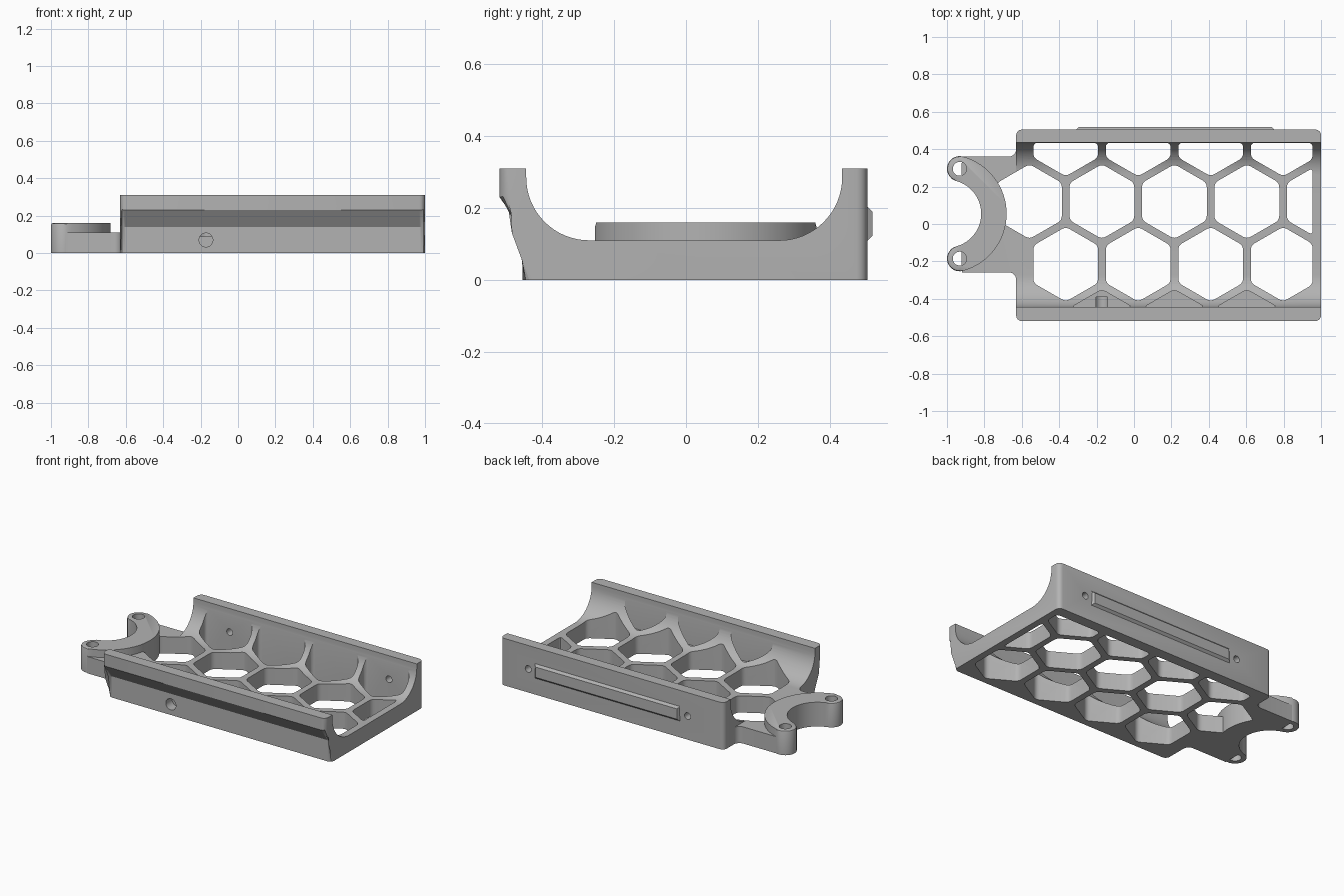
import bpy, bmesh
from math import cos, sin, pi, radians
from mathutils import Vector

cube = bpy.data.objects.get("Cube")
if cube:
    bpy.data.objects.remove(cube)

grey = bpy.data.materials.new("plain grey")
grey.use_nodes = True
GREY = (0.45, 0.45, 0.45, 1)
grey.diffuse_color = GREY
grey.node_tree.nodes["Principled BSDF"].inputs["Base Color"].default_value = GREY


def arc(cx, cy, r, a0, a1, n=16):
    return [(cx + r * cos(radians(a0 + (a1 - a0) * i / n)),
             cy + r * sin(radians(a0 + (a1 - a0) * i / n))) for i in range(n + 1)]


def circle(cx, cy, r):
    return arc(cx, cy, r, 0, 360, 32)[:-1]


def clip(pts, axis, limit, sign):
    """Keep the part of a polygon where sign * coordinate <= sign * limit."""
    out = []
    for a, b in zip(pts, pts[1:] + pts[:1]):
        da, db = sign * (a[axis] - limit), sign * (b[axis] - limit)
        if da <= 0:
            out.append(a)
        if da * db < 0:
            out.append(tuple(Vector(a).lerp(Vector(b), da / (da - db))))
    return out


def rounded(pts, d, n=4):
    """Replace each corner with a small curve."""
    out = []
    for i, p in enumerate(pts):
        p, a, b = Vector(p), Vector(pts[i - 1]), Vector(pts[(i + 1) % len(pts)])
        s = p + (a - p).normalized() * min(d, (a - p).length * 0.45)
        e = p + (b - p).normalized() * min(d, (b - p).length * 0.45)
        for k in range(n + 1):
            t = k / n
            out.append(tuple(s * (1 - t) ** 2 + p * 2 * t * (1 - t) + e * t * t))
    return out


def add_prism(bm, pts, lo, hi, axis):
    place = {"x": lambda a, b, t: (t, a, b),
             "y": lambda a, b, t: (a, t, b),
             "z": lambda a, b, t: (a, b, t)}[axis]
    low = [bm.verts.new(place(a, b, lo)) for a, b in pts]
    high = [bm.verts.new(place(a, b, hi)) for a, b in pts]
    bm.faces.new(low)
    bm.faces.new(high)
    for i in range(len(pts)):
        bm.faces.new((low[i - 1], low[i], high[i], high[i - 1]))


def finish(name, bm):
    bmesh.ops.recalc_face_normals(bm, faces=bm.faces)
    mesh = bpy.data.meshes.new(name)
    bm.to_mesh(mesh)
    bm.free()
    mesh.materials.append(grey)
    ob = bpy.data.objects.new(name, mesh)
    bpy.context.collection.objects.link(ob)
    return ob


def prisms(name, items, axis):
    bm = bmesh.new()
    for pts, lo, hi in items:
        add_prism(bm, pts, lo, hi, axis)
    return finish(name, bm)


def combine(ob, tool, operation):
    """Apply a boolean and discard the helper."""
    mod = ob.modifiers.new("boolean", "BOOLEAN")
    mod.operation, mod.solver, mod.object = operation, "EXACT", tool
    dg = bpy.context.evaluated_depsgraph_get()
    mesh = bpy.data.meshes.new_from_object(ob.evaluated_get(dg))
    ob.modifiers.clear()
    ob.data = mesh
    bpy.data.objects.remove(tool)


LEFT, RIGHT = -0.63, 1.0
FLOOR, TOP = 0.11, 0.31

# Tray: U-shaped section with coved walls and an overhanging front lip
section = [(0.505, 0), (0.505, TOP), (0.435, TOP)]
section += arc(0.26, 0.285, 0.175, 0, -90)
section += arc(-0.27, 0.285, 0.175, 270, 180)
section += [(-0.445, TOP), (-0.519, TOP), (-0.519, 0.23), (-0.455, 0.14), (-0.455, 0)]
bm = bmesh.new()
add_prism(bm, section, LEFT, RIGHT, "x")
ends = []
for e in bm.edges:
    a, b = (v.co for v in e.verts)
    if abs(a.x - b.x) < 1e-4 and a.y * b.y > 0 and min(
            max(a.y, -a.y - -0.05), max(b.y, -b.y + 0.05)) > 0.5:
        ends.append(e)
bmesh.ops.bevel(bm, geom=ends, offset=0.03, segments=4, profile=0.5, affect="EDGES")
tray = finish("tray", bm)

# Neck plate between the tray and the clamp
CX, CY = -0.998, 0.055
neck = arc(CX, CY, 0.22, 70, -70)
neck += [(-0.92, -0.258)] + arc(LEFT - 0.04, -0.298, 0.04, 90, 0, 6)
neck += [(LEFT, -0.36), (-0.59, -0.36), (-0.59, 0.43), (LEFT, 0.43)]
neck += arc(LEFT - 0.04, 0.40, 0.04, 0, -90, 6) + [(-0.92, 0.36)]
combine(tray, prisms("neck", [(neck, 0, FLOOR)], "z"), "UNION")


# Honeycomb openings, with shallower pockets along the front cove
def cell(x, y):
    pts = [(x + 0.2 * sin(k * pi / 3), y + 0.2 * cos(k * pi / 3)) for k in range(6)]
    for axis, limit, sign in ((0, 0.955, 1), (1, 0.434, 1), (1, -0.444, -1)):
        pts = clip(pts, axis, limit, sign)
    return rounded(pts, 0.025)


PITCH, X0, X1 = 0.3875, -0.365, -0.559
cells = []
for i in range(4):
    cells.append((cell(X0 + i * PITCH, -0.215), -0.1, 0.5))
    cells.append((cell(X0 + i * PITCH, 0.455), -0.1, 0.5))
for i in range(5):
    cells.append((cell(X1 + i * PITCH, 0.12), -0.1, 0.5))
for i in range(1, 4):
    cells.append((cell(X1 + i * PITCH, -0.55), 0.09, 0.5))
combine(tray, prisms("cell_cutter", cells, "z"), "DIFFERENCE")

# Screw holes in the back wall and a blind hole in the front
holes = [(circle(x, 0.155, 0.022), 0.40, 0.6) for x in (X0, X0 + 3 * PITCH)]
holes.append((circle(X1 + PITCH, 0.07, 0.037), -0.6, -0.39))
combine(tray, prisms("hole_cutter", holes, "y"), "DIFFERENCE")

# C-shaped clamp with two drilled lobes
RM, W, ANG = 0.249, 0.068, 74.6
lobes = [(CX + RM * cos(radians(s * ANG)), CY + RM * sin(radians(s * ANG))) for s in (1, -1)]
outline = arc(CX, CY, RM + W, -ANG, ANG, 32)
outline += arc(*lobes[0], W, ANG, ANG + 180, 14)[1:]
outline += arc(CX, CY, RM - W, ANG, -ANG, 32)[1:]
outline += arc(*lobes[1], W, 180 - ANG, 360 - ANG, 14)[1:-1]
bm = bmesh.new()
add_prism(bm, outline, 0, 0.16, "z")
rim = [e for e in bm.edges if all(v.co.z > 0.15 for v in e.verts)]
bmesh.ops.bevel(bm, geom=rim, offset=0.01, segments=2, profile=0.5, affect="EDGES")
clamp = finish("clamp", bm)
drills = [(circle(*c, 0.037), -0.1, 0.3) for c in lobes]
combine(clamp, prisms("drill_cutter", drills, "z"), "DIFFERENCE")

# Chamfered rail on the back wall
bm = bmesh.new()
add_prism(bm, [(0.495, 0.108), (0.505, 0.108), (0.519, 0.122),
               (0.519, 0.19), (0.505, 0.204), (0.495, 0.204)], -0.31, 0.75, "x")
for v in bm.verts:
    if v.co.y > 0.51:
        v.co.x += 0.014 if v.co.x < 0 else -0.014
rail = finish("back_rail", bm)

# Smooth the curves and keep the edges crisp
bpy.ops.object.select_all(action="DESELECT")
for ob in (tray, clamp, rail):
    ob.select_set(True)
bpy.context.view_layer.objects.active = tray
bpy.ops.object.shade_smooth_by_angle(angle=radians(30))
